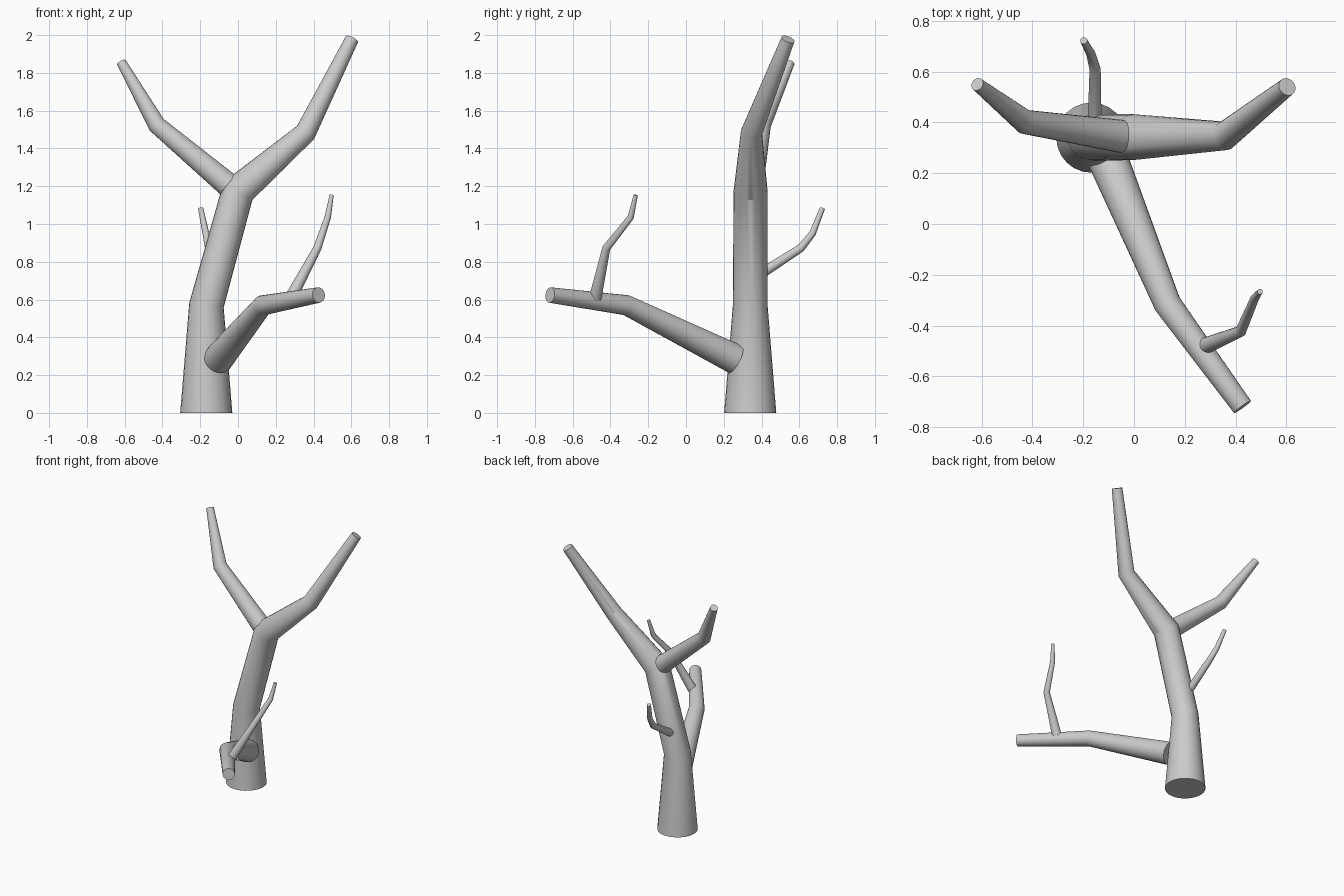
import bpy


def limb(name, points):
    """Tapered round limb through (x, y, z, radius) points, with flat ends."""
    curve = bpy.data.curves.new(name + "_path", 'CURVE')
    curve.dimensions = '3D'
    curve.bevel_depth = 1.0
    curve.bevel_resolution = 10
    curve.use_fill_caps = True
    spline = curve.splines.new('POLY')
    spline.points.add(len(points) - 1)
    for p, (x, y, z, r) in zip(spline.points, points):
        p.co = (x, y, z, 1)
        p.radius = r
    obj = bpy.data.objects.new(name, curve)
    bpy.context.collection.objects.link(obj)
    bpy.ops.object.select_all(action='DESELECT')
    obj.select_set(True)
    bpy.context.view_layer.objects.active = obj
    bpy.ops.object.convert(target='MESH')
    bpy.ops.object.shade_smooth_by_angle()


# Trunk, bending over into the right fork
limb("trunk", [(-0.168, 0.34, 0, 0.138), (-0.167, 0.34, 0.57, 0.092),
               (0.0, 0.342, 1.175, 0.09), (0.358, 0.347, 1.485, 0.057),
               (0.603, 0.54, 1.978, 0.036)])

# Left fork
limb("left_fork", [(-0.05, 0.345, 1.205, 0.065), (-0.43, 0.402, 1.525, 0.048),
                   (-0.617, 0.55, 1.855, 0.026)])

# Low branch reaching forward
limb("front_branch", [(-0.105, 0.26, 0.285, 0.08), (0.132, -0.315, 0.57, 0.054),
                      (0.427, -0.72, 0.624, 0.041)])

# Twig on the front branch
limb("front_twig", [(0.28, -0.48, 0.61, 0.033), (0.42, -0.422, 0.872, 0.022),
                    (0.475, -0.293, 1.035, 0.017), (0.496, -0.266, 1.153, 0.011)])

# Twig at the back of the trunk
limb("back_twig", [(-0.155, 0.41, 0.745, 0.027), (-0.153, 0.607, 0.872, 0.022),
                   (-0.17, 0.67, 0.95, 0.018), (-0.198, 0.722, 1.083, 0.014)])
